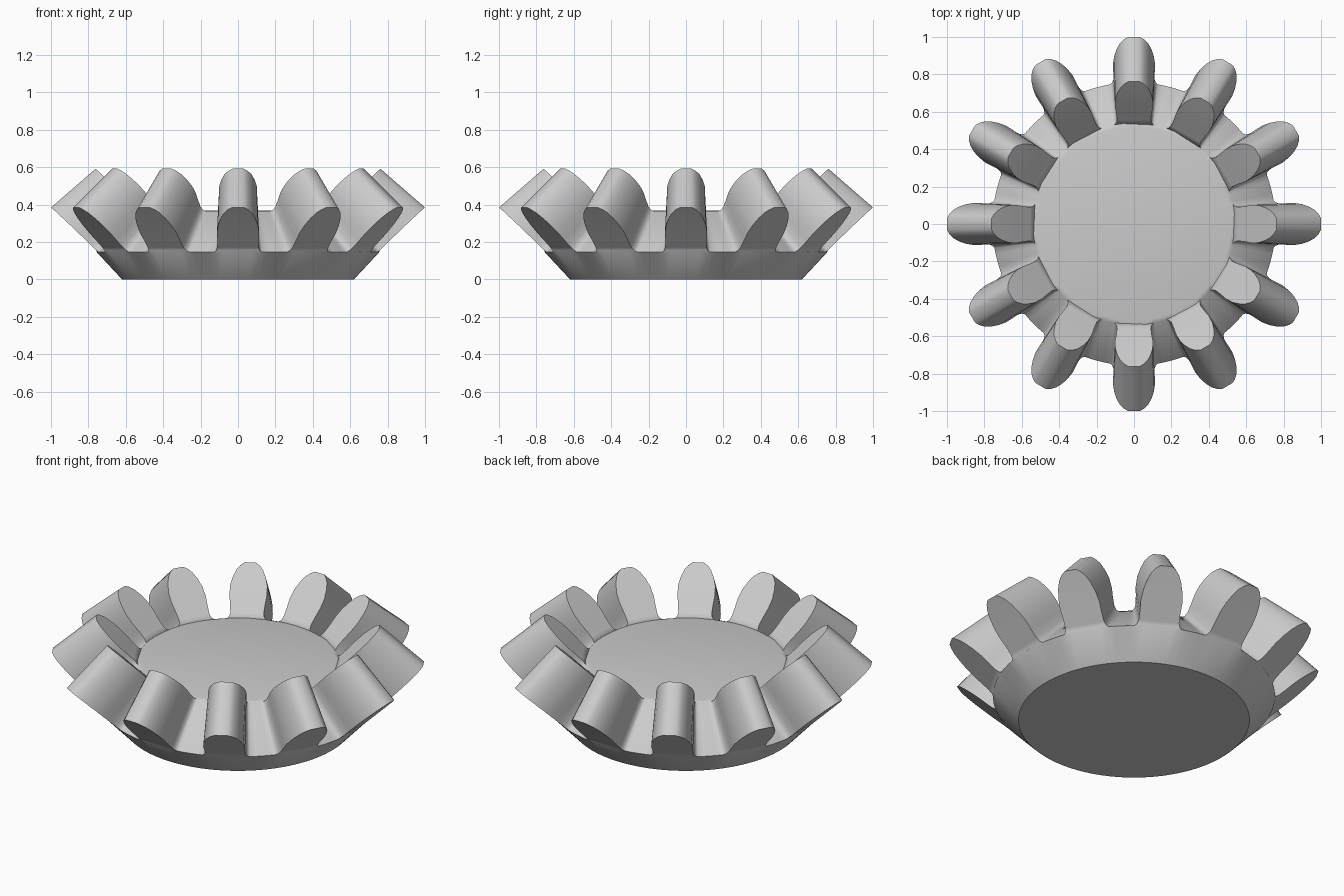
import bpy, bmesh, math

if "Cube" in bpy.data.objects:
    bpy.data.objects.remove(bpy.data.objects["Cube"])

TEETH = 12
PITCH = 2 * math.pi / TEETH
# (height fraction, half width) up one flank of a tooth
OUTER = [(0, .128), (.03, .117), (.10, .110), (.25, .110), (.42, .113), (.6, .106),
         (.75, .093), (.87, .076), (.95, .055), (1, .032)]
INNER = [(0, .106), (.03, .095), (.10, .090), (.25, .094), (.42, .101), (.6, .100),
         (.75, .088), (.87, .072), (.95, .052), (1, .030)]
# root and tip (radius, z) at the outer and inner end of a tooth
OUT_ROOT, OUT_TIP = (.757, .147), (1.0, .385)
IN_ROOT, IN_TIP = (.540, .365), (.762, .592)

bm = bmesh.new()


def polar(r, a, z):
    return bm.verts.new((r * math.cos(a), r * math.sin(a), z))


def flank(profile, root, tip, centre, side):
    pts = []
    for t, w in profile:
        r = root[0] + (tip[0] - root[0]) * t
        z = root[1] + (tip[1] - root[1]) * t
        pts.append(polar(r, centre + side * math.asin(w / r), z))
    return pts


def root_arc(root, a0, a1, n):
    return [polar(root[0], a0 + (a1 - a0) * i / n, root[1]) for i in range(1, n)]


def tooth_end(profile, root, tip, c):
    """Outline over the tooth, the arc beneath it and the valley after it."""
    over = flank(profile, root, tip, c, -1) + flank(profile, root, tip, c, 1)[::-1]
    half = math.asin(profile[0][1] / root[0])
    return (over, root_arc(root, c - half, c + half, 5),
            root_arc(root, c + half, c + PITCH - half, 4))


outer_line, inner_line, outer_root, inner_root = [], [], [], []
for k in range(TEETH):
    c = k * PITCH
    for prof, root, tip, line, ring, flip in (
            (OUTER, OUT_ROOT, OUT_TIP, outer_line, outer_root, 1),
            (INNER, IN_ROOT, IN_TIP, inner_line, inner_root, -1)):
        over, under, valley = tooth_end(prof, root, tip, c)
        line += over + valley
        ring += [over[0]] + under + [over[-1]] + valley
        # tooth end: quads across the tooth, plus a bottom strip on the root arc
        n = len(over)
        for i in range(1, n // 2 - 1):
            bm.faces.new([over[i], over[n - 1 - i], over[n - 2 - i], over[i + 1]][::flip])
        bm.faces.new(([over[0]] + under + [over[-1], over[-2], over[1]])[::flip])


def bridge(lower, upper):
    n = len(lower)
    for i in range(n):
        j = (i + 1) % n
        bm.faces.new((lower[i], lower[j], upper[j], upper[i]))


def ring_at(source, r, z):
    return [polar(r, math.atan2(v.co.y, v.co.x), z) for v in source]


# tooth flanks and valleys
bridge(outer_line, inner_line)
# back cone and base disc
base = ring_at(outer_root, .62, 0)
bridge(base, outer_root)
bm.faces.new(base[::-1])
# softened rim and top disc
top = ring_at(inner_root, .518, .370)
bridge(inner_root, top)
bm.faces.new(top)

me = bpy.data.meshes.new("bevel_gear")
bm.to_mesh(me)
bm.free()
gear = bpy.data.objects.new("bevel_gear", me)
bpy.context.collection.objects.link(gear)

steel = bpy.data.materials.new("light grey")
steel.diffuse_color = (.6, .6, .6, 1)
steel.use_nodes = True
steel.node_tree.nodes["Principled BSDF"].inputs["Base Color"].default_value = steel.diffuse_color
me.materials.append(steel)

bpy.context.view_layer.objects.active = gear
gear.select_set(True)
bpy.ops.object.shade_smooth_by_angle(angle=math.radians(38))
